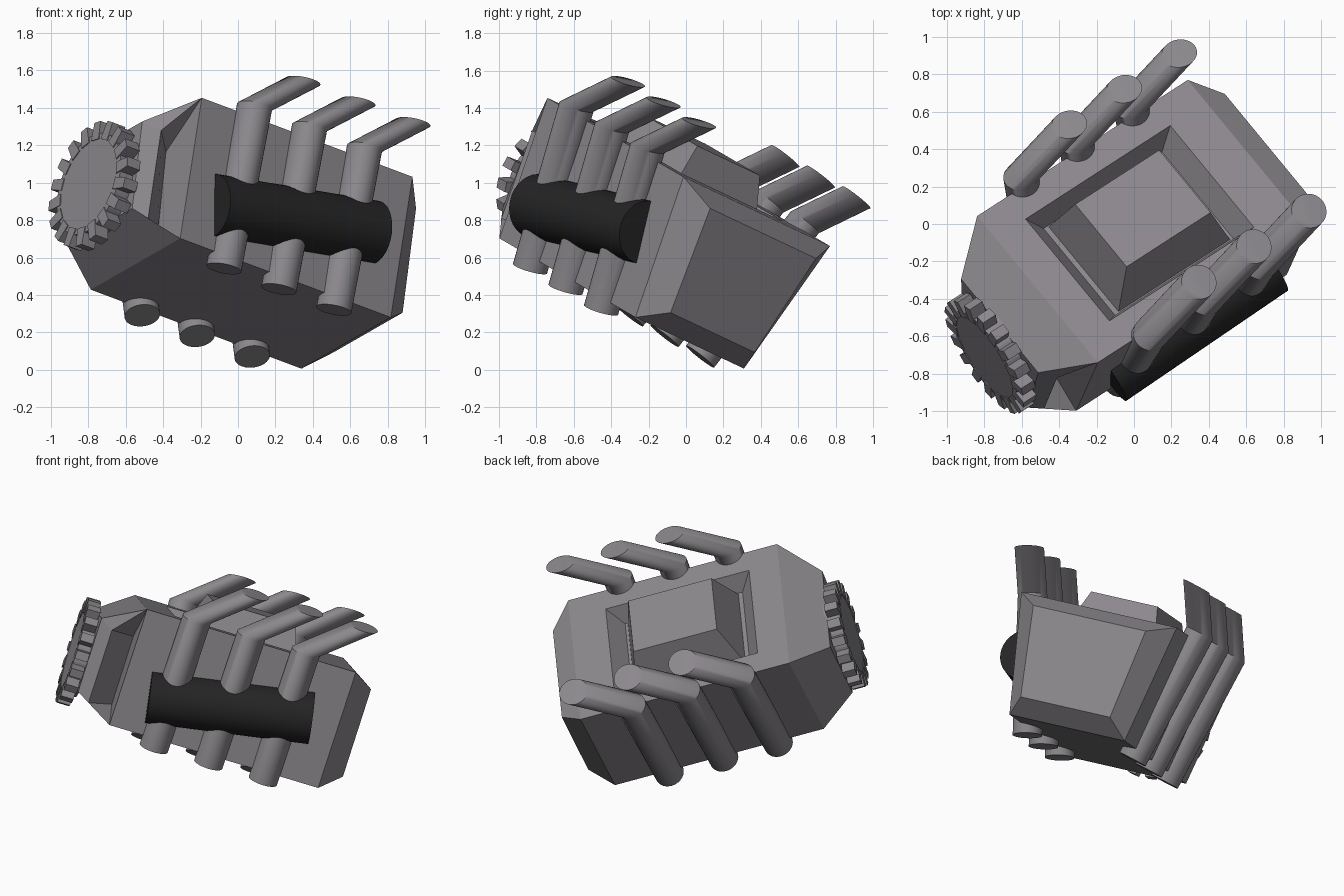
import bpy, bmesh, math
from mathutils import Matrix, Vector

if "Cube" in bpy.data.objects:
    bpy.data.objects.remove(bpy.data.objects["Cube"])

# Tilted engine frame: local x = side, y = length (gear at -y), z = up
L = Vector((0.80, 0.517, -0.30)).normalized()
S = Vector((0.60, -0.73, 0.345))
S = (S - L * S.dot(L)).normalized()
U = S.cross(L)
FRAME = Matrix((S, L, U)).transposed().to_4x4()
FRAME.translation = S * 0.38


def material(name, color):
    m = bpy.data.materials.new(name)
    m.diffuse_color = (*color, 1)
    m.use_nodes = True
    m.node_tree.nodes["Principled BSDF"].inputs["Base Color"].default_value = m.diffuse_color
    return m


GREY = material("engine grey", (0.26, 0.245, 0.265))
BLACK = material("cover black", (0.018, 0.018, 0.018))


def loft(bm, rings, skip=(), caps=True):
    """Joins equal-sized rings of points with quads."""
    vs = [[bm.verts.new(p) for p in r] for r in rings]
    n = len(vs[0])
    for i in range(len(vs) - 1):
        for j in range(n):
            if (i, j) not in skip:
                k = (j + 1) % n
                bm.faces.new((vs[i][j], vs[i][k], vs[i + 1][k], vs[i + 1][j]))
    if caps:
        bm.faces.new(vs[0])
        bm.faces.new(vs[-1])
    return vs


def finish(bm, name, mat, smooth=False):
    bmesh.ops.recalc_face_normals(bm, faces=bm.faces)
    me = bpy.data.meshes.new(name)
    bm.to_mesh(me)
    bm.free()
    me.materials.append(mat)
    ob = bpy.data.objects.new(name, me)
    bpy.context.collection.objects.link(ob)
    ob.matrix_world = FRAME
    if smooth:
        bpy.ops.object.select_all(action='DESELECT')
        ob.select_set(True)
        bpy.context.view_layer.objects.active = ob
        bpy.ops.object.shade_smooth_by_angle(angle=math.radians(40))
    return ob


def section(y, top, z1, bottom, z0):
    return [(top, y, z1), (bottom, y, z0), (-bottom, y, z0), (-top, y, z1)]


def rect(x, y0, y1, z):
    return [(x, y0, z), (x, y1, z), (-x, y1, z), (-x, y0, z)]


# Engine block: tapered section with chamfered ends
bm = bmesh.new()
v = loft(bm, [section(-1.22, 0.345, 0.80, 0.29, 0.30),
              section(-0.975, 0.54, 0.95, 0.40, 0.16),
              section(0.43, 0.54, 0.95, 0.40, 0.16),
              section(0.57, 0.39, 0.865, 0.31, 0.27)],
         skip={(0, 0), (1, 3)})
# Pocket sunk into the top
edge = [v[1][0], v[2][0], v[2][3], v[1][3]]
p = loft(bm, [rect(0.375, -0.775, 0.19, 0.95), rect(0.32, -0.69, 0.10, 0.83)], caps=False)
bm.faces.new(p[1])
for j in range(4):
    k = (j + 1) % 4
    bm.faces.new((edge[j], edge[k], p[0][k], p[0][j]))
# Notch in the front side chamfer, behind the gear
q0, q1, a, b = v[0][0], v[0][1], v[1][0], v[1][1]
s0 = bm.verts.new(q0.co.lerp(a.co, 0.33) + Vector((0, 0, -0.1)))
s1 = bm.verts.new(q1.co.lerp(b.co, 0.33))
a2 = bm.verts.new((0.24, -0.98, 0.74))
b2 = bm.verts.new((0.20, -0.98, 0.28))
for f in ((q0, q1, s1, s0), (a, b, b2, a2), (s0, s1, b2, a2),
          (q0, s0, a), (s0, a2, a), (q1, b, s1), (s1, b, b2)):
    bm.faces.new(f)
finish(bm, "engine_block", GREY)

# Raised intake block in the pocket
bm = bmesh.new()
loft(bm, [rect(0.315, -0.665, 0.085, 0.82), rect(0.23, -0.56, 0.0, 1.11)])
finish(bm, "intake_block", GREY)

# Exhaust pipes: leaning tubes whose upper part is sheared backwards
for side, label in ((1, "right"), (-1, "left")):
    lean = Vector((side * 0.215, 0, 0.89)).normalized()
    across = Vector((0, 1, 0)).cross(lean)
    for i in range(3):
        y = -0.655 + i * 0.367
        bm = bmesh.new()
        rings = []
        for c in ((0.365, y, 0.10), (0.58, y, 0.99), (0.58, y + 0.31, 1.245)):
            c = Vector((c[0] * side, c[1], c[2]))
            rings.append([c + 0.095 * (across * math.cos(t) + Vector((0, math.sin(t), 0)))
                          for t in (math.tau * k / 32 for k in range(32))])
        loft(bm, rings)
        finish(bm, f"exhaust_pipe_{label}_{i + 1}", GREY, True)

# Black cylindrical cover on one side, slightly tilted
bm = bmesh.new()
start, end = Vector((0.42, -0.79, 0.41)), Vector((0.46, 0.25, 0.585))
axis = (end - start).normalized()
side_dir = (Vector((1, 0, 0)) - axis * axis.x).normalized()
up_dir = side_dir.cross(axis)
loft(bm, [[c + 0.172 * (side_dir * math.cos(t) + up_dir * math.sin(t))
           for t in (math.tau * k / 32 for k in range(32))] for c in (start, end)])
finish(bm, "side_cover", BLACK, True)

# Front gear: disc with square teeth
bm = bmesh.new()
loft(bm, [[(0.285 * math.cos(t), y, 0.53 + 0.285 * math.sin(t))
           for t in (math.tau * k / 36 for k in range(36))] for y in (-1.305, -1.20)])
TEETH = 18
for k in range(TEETH):
    t = math.tau * k / TEETH
    r, w = Vector((math.cos(t), 0, math.sin(t))), Vector((-math.sin(t), 0, math.cos(t)))
    c = Vector((0, 0, 0.53))
    loft(bm, [[c + r * rad + w * sw * hw + Vector((0, y, 0))
               for sw, y in ((-1, -1.31), (1, -1.31), (1, -1.225), (-1, -1.225))]
              for rad, hw in ((0.25, 0.034), (0.352, 0.028))])
finish(bm, "front_gear", GREY)
